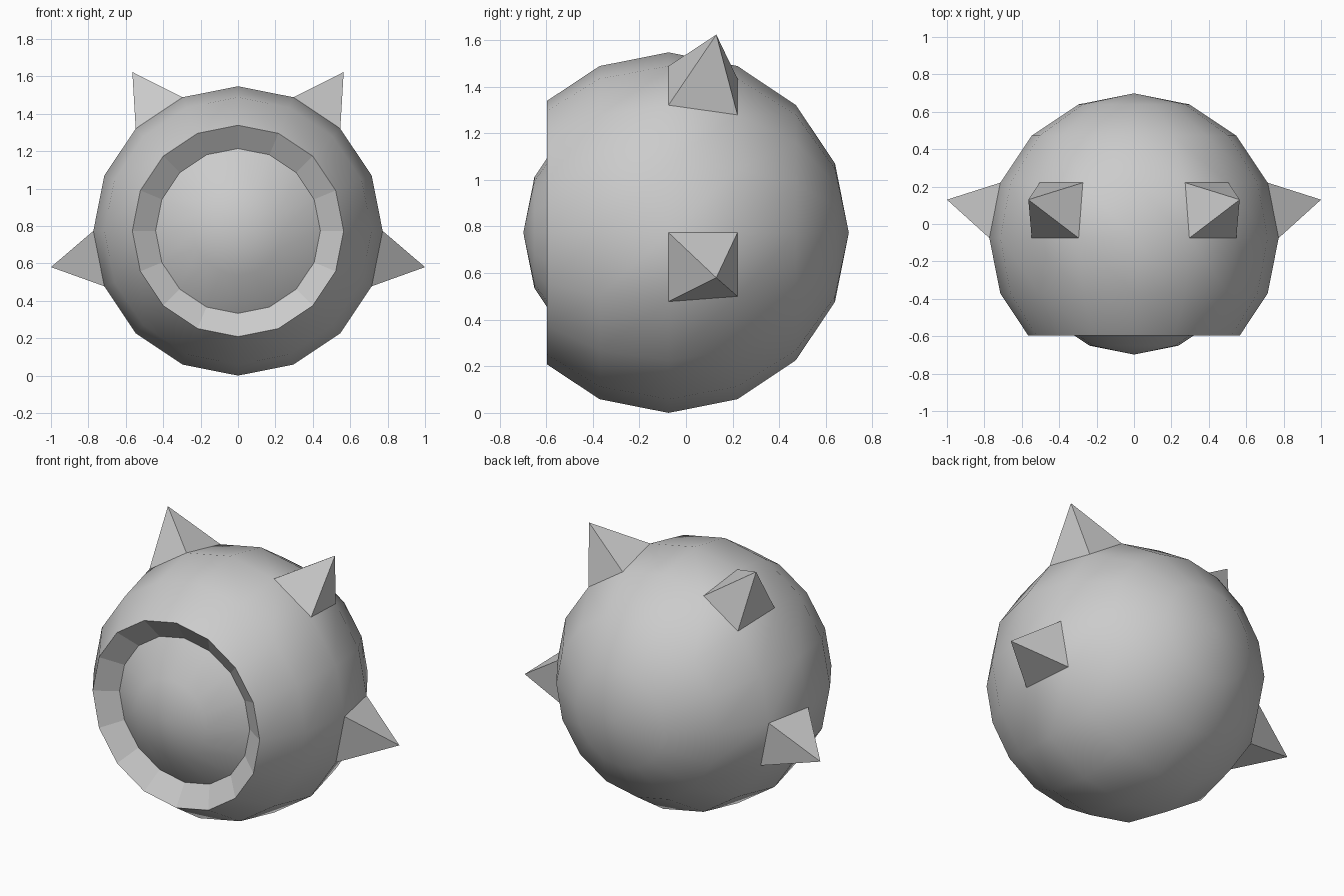
import bpy, bmesh
from math import sin, cos, pi
from mathutils import Vector

if "Cube" in bpy.data.objects:
    bpy.data.objects.remove(bpy.data.objects["Cube"])

N = 16
STEP = 2 * pi / N
CY, CZ = -0.075, 0.7735      # ball centre
R_OUT, R_IN = 0.7735, 0.623  # outer shell, inner ball

def arc(r, k):
    """Profile point (radius, y) at ring k, counted from the front pole."""
    return r * sin(k * STEP), CY - r * cos(k * STEP)

# Half profile from the front of the inner ball, over the rim, to the back
profile = [arc(R_IN, 1), arc(R_IN, 2), (0.565, -0.597)]
profile += [arc(R_OUT, k) for k in (3, 4, 5, 6, 7)]

bm = bmesh.new()
rings = [[bm.verts.new((r * cos(i * STEP), y, CZ + r * sin(i * STEP)))
          for i in range(N)] for r, y in profile]
front = bm.verts.new((0, CY - R_IN, CZ))
back = bm.verts.new((0, CY + R_OUT, CZ))

quads = {}
for j in range(len(rings) - 1):
    for i in range(N):
        n = (i + 1) % N
        f = bm.faces.new((rings[j][i], rings[j][n], rings[j + 1][n], rings[j + 1][i]))
        f.smooth = j != 1    # the rim bevel stays faceted
        quads[j, i] = f
for i in range(N):
    n = (i + 1) % N
    bm.faces.new((rings[0][n], rings[0][i], front)).smooth = True
    bm.faces.new((rings[-1][i], rings[-1][n], back)).smooth = True

# Spikes: shell faces just behind the equator pulled out to a point
EQUATOR = 4
spikes = {2: (0.565, 0.13, 1.623), 5: (-0.565, 0.13, 1.623),
          15: (1.0, 0.13, 0.58), 8: (-1.0, 0.13, 0.58)}
for seg, tip in spikes.items():
    poked = bmesh.ops.poke(bm, faces=[quads[EQUATOR, seg]])
    poked["verts"][0].co = Vector(tip)
    for f in poked["faces"]:
        f.smooth = False

bmesh.ops.recalc_face_normals(bm, faces=bm.faces)
# Creases around the rim and the spikes
for e in bm.edges:
    if not all(f.smooth for f in e.link_faces):
        e.smooth = False

mesh = bpy.data.meshes.new("spiked_ball")
bm.to_mesh(mesh)
bm.free()
bpy.context.collection.objects.link(bpy.data.objects.new("spiked_ball", mesh))
